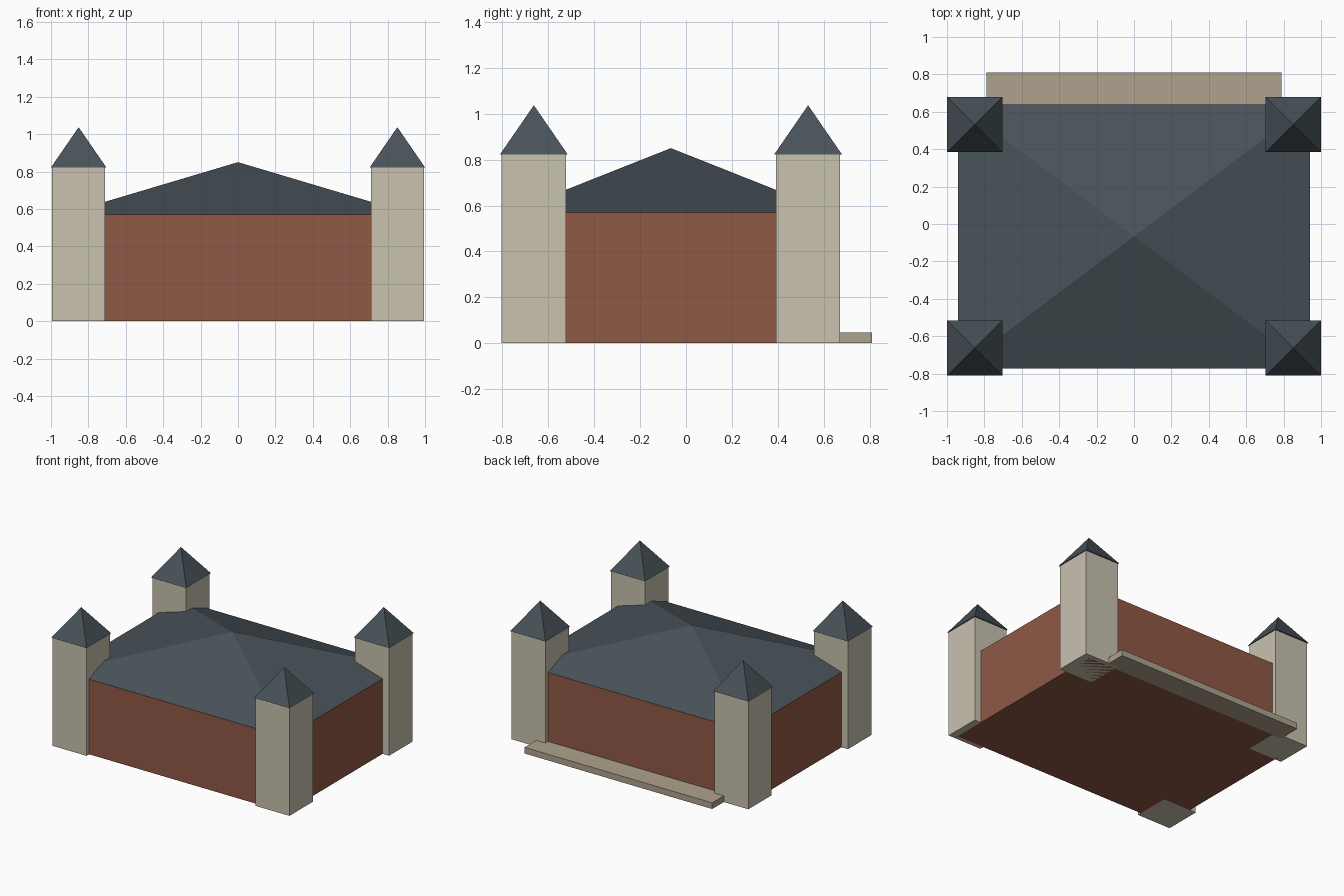
import bpy, bmesh

if "Cube" in bpy.data.objects:
    bpy.data.objects.remove(bpy.data.objects["Cube"])


def material(name, rgb):
    m = bpy.data.materials.new(name)
    m.diffuse_color = (*rgb, 1)
    m.use_nodes = True
    m.node_tree.nodes["Principled BSDF"].inputs["Base Color"].default_value = m.diffuse_color
    return m


BRICK = material("brick", (0.28, 0.10, 0.06))
STONE = material("stone", (0.58, 0.54, 0.43))
SLATE = material("slate", (0.065, 0.085, 0.10))
PAVING = material("paving", (0.42, 0.36, 0.27))


def finish(name, bm, mat):
    bmesh.ops.recalc_face_normals(bm, faces=bm.faces[:])
    mesh = bpy.data.meshes.new(name)
    bm.to_mesh(mesh)
    bm.free()
    mesh.materials.append(mat)
    obj = bpy.data.objects.new(name, mesh)
    bpy.context.collection.objects.link(obj)
    return obj


def block(name, x, y, z, mat):
    """Box spanning the given (min, max) ranges."""
    bm = bmesh.new()
    bmesh.ops.create_cube(bm, size=1)
    for v in bm.verts:
        v.co = [lo + (c + 0.5) * (hi - lo) for c, (lo, hi) in zip(v.co, (x, y, z))]
    return finish(name, bm, mat)


def pyramid(name, x, y, z, mat):
    """Four-sided roof with a closed base and a central apex."""
    bm = bmesh.new()
    base = [bm.verts.new((a, b, z[0])) for a, b in
            ((x[0], y[0]), (x[1], y[0]), (x[1], y[1]), (x[0], y[1]))]
    apex = bm.verts.new((sum(x) / 2, sum(y) / 2, z[1]))
    bm.faces.new(base[::-1])
    for i in range(4):
        bm.faces.new((base[i], base[(i + 1) % 4], apex))
    return finish(name, bm, mat)


def around(c, half):
    return (c - half, c + half)


# Main hall and its hipped roof
HALL_X, HALL_Y = (-0.94, 0.94), (-0.772, 0.64)
block("hall_walls", HALL_X, HALL_Y, (0, 0.57), BRICK)
pyramid("hall_roof", HALL_X, HALL_Y, (0.57, 0.85), SLATE)

# Corner towers with overhanging pointed roofs
for side, cx in (("left", -0.852), ("right", 0.852)):
    for end, cy in (("front", -0.663), ("back", 0.532)):
        name = f"{end}_{side}_tower"
        block(name, around(cx, 0.142), around(cy, 0.14), (0, 0.822), STONE)
        pyramid(name + "_roof", around(cx, 0.148), around(cy, 0.148), (0.822, 1.037), SLATE)

# Low step along the back
block("back_step", (-0.788, 0.788), (0.64, 0.811), (0, 0.047), PAVING)
